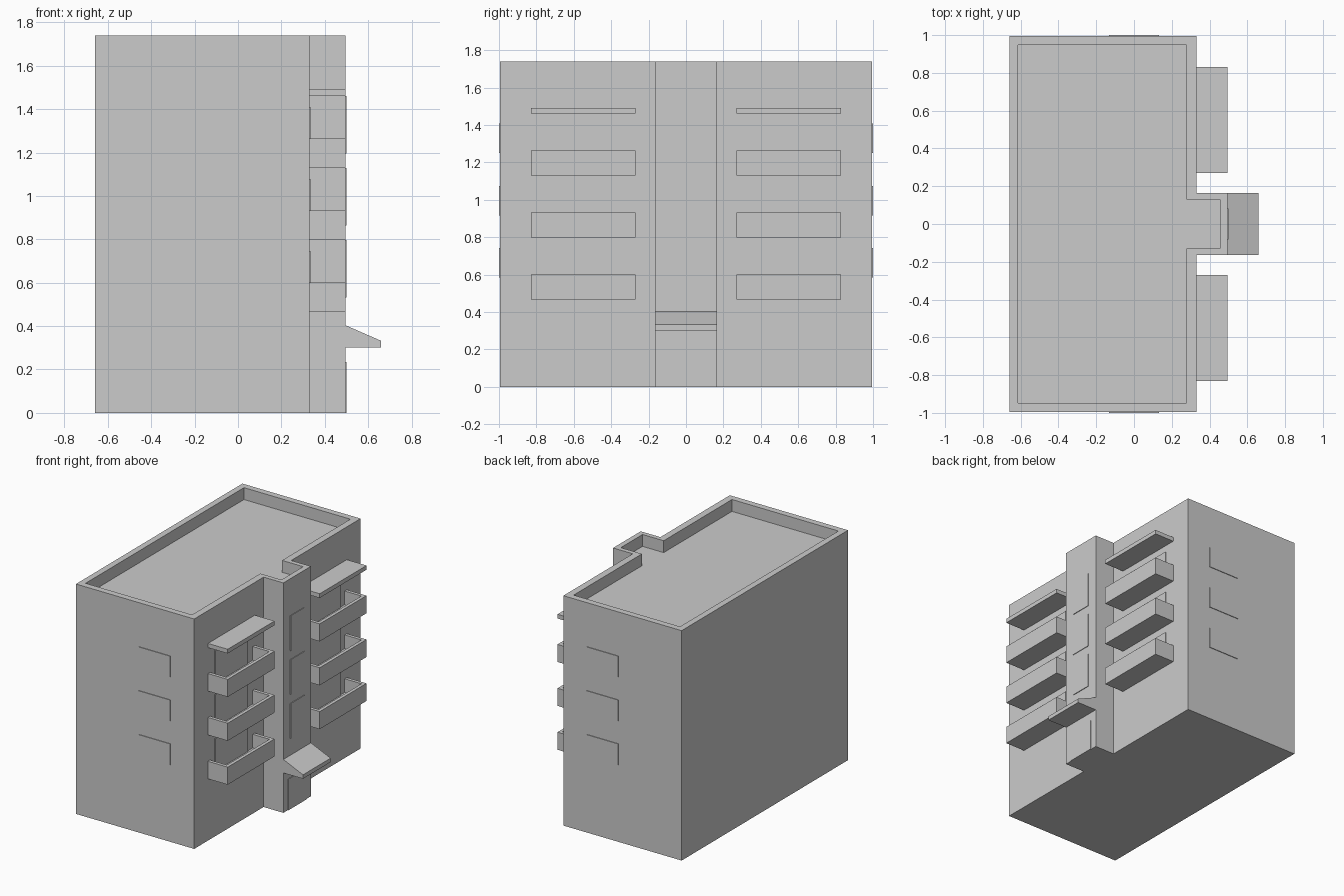
import bpy, bmesh

if "Cube" in bpy.data.objects:
    bpy.data.objects.remove(bpy.data.objects["Cube"])

grey = bpy.data.materials.new("plain grey")
grey.diffuse_color = (0.6, 0.6, 0.6, 1)
grey.use_nodes = True
grey.node_tree.nodes["Principled BSDF"].inputs["Base Color"].default_value = grey.diffuse_color


def loft(name, rings):
    """Skin matching point rings and cap both ends."""
    bm = bmesh.new()
    loops = [[bm.verts.new(p) for p in ring] for ring in rings]
    n = len(loops[0])
    for a, b in zip(loops, loops[1:]):
        for i in range(n):
            j = (i + 1) % n
            bm.faces.new((a[i], a[j], b[j], b[i]))
    bm.faces.new(loops[0][::-1])
    bm.faces.new(loops[-1])
    bmesh.ops.recalc_face_normals(bm, faces=bm.faces[:])
    me = bpy.data.meshes.new(name)
    bm.to_mesh(me)
    bm.free()
    me.materials.append(grey)
    ob = bpy.data.objects.new(name, me)
    bpy.context.collection.objects.link(ob)
    return ob


def flat(points, z):
    return [(x, y, z) for x, y in points]


def rect(x0, x1, y0, y1):
    return [(x0, y0), (x1, y0), (x1, y1), (x0, y1)]


def box(name, x0, x1, y0, y1, z0, z1):
    r = rect(x0, x1, y0, y1)
    return loft(name, [flat(r, z0), flat(r, z1)])


def tee(x0, x1, x2, y, t):
    """Floor plan: main block with the stair tower on the +x side."""
    return [(x0, -y), (x1, -y), (x1, -t), (x2, -t),
            (x2, t), (x1, t), (x1, y), (x0, y)]


# Main block and stair tower with a sunken roof behind the parapet
outer = tee(-0.66, 0.33, 0.495, 0.995, 0.165)
inner = tee(-0.613, 0.278, 0.455, 0.947, 0.13)
loft("building_body", [flat(outer, 0), flat(outer, 1.74),
                       flat(inner, 1.74), flat(inner, 1.65)])

for side, s in (("left", -1), ("right", 1)):
    y0, y1 = sorted((s * 0.27, s * 0.83))
    d0, d1 = sorted((s * 0.36, s * 0.75))
    w0, w1 = sorted((s * 0.98, s * 1.0))
    for floor in range(3):
        up = floor * 0.332
        # Balcony tray, its back edge sunk into the wall
        o = rect(0.315, 0.495, y0, y1)
        i = rect(0.322, 0.47, y0 + 0.025, y1 - 0.025)
        loft(f"{side}_balcony_{floor + 1}",
             [flat(o, 0.467 + up), flat(o, 0.6 + up),
              flat(i, 0.6 + up), flat(i, 0.497 + up)])
        # Balcony door plate
        box(f"{side}_balcony_door_{floor + 1}", 0.325, 0.336, d0, d1,
            0.49 + up, 0.743 + up)
        # End wall window plate
        box(f"{side}_end_window_{floor + 1}", -0.132, 0.132, w0, w1,
            0.585 + up, 0.743 + up)
    # Slab over the top balcony
    box(f"{side}_balcony_roof", 0.315, 0.495, y0, y1, 1.46, 1.492)

# Stair tower windows
for floor in range(3):
    up = floor * 0.332
    box(f"tower_window_{floor + 1}", 0.485, 0.5, -0.083, 0.083,
        0.532 + up, 0.797 + up)

# Entrance door and sloping canopy
box("entrance_door", 0.485, 0.5, -0.112, 0.112, 0.0, 0.235)
profile = [(0.485, 0.302), (0.66, 0.302), (0.66, 0.332), (0.495, 0.404), (0.485, 0.404)]
loft("entrance_canopy", [[(x, y, z) for x, z in profile] for y in (-0.165, 0.165)])
